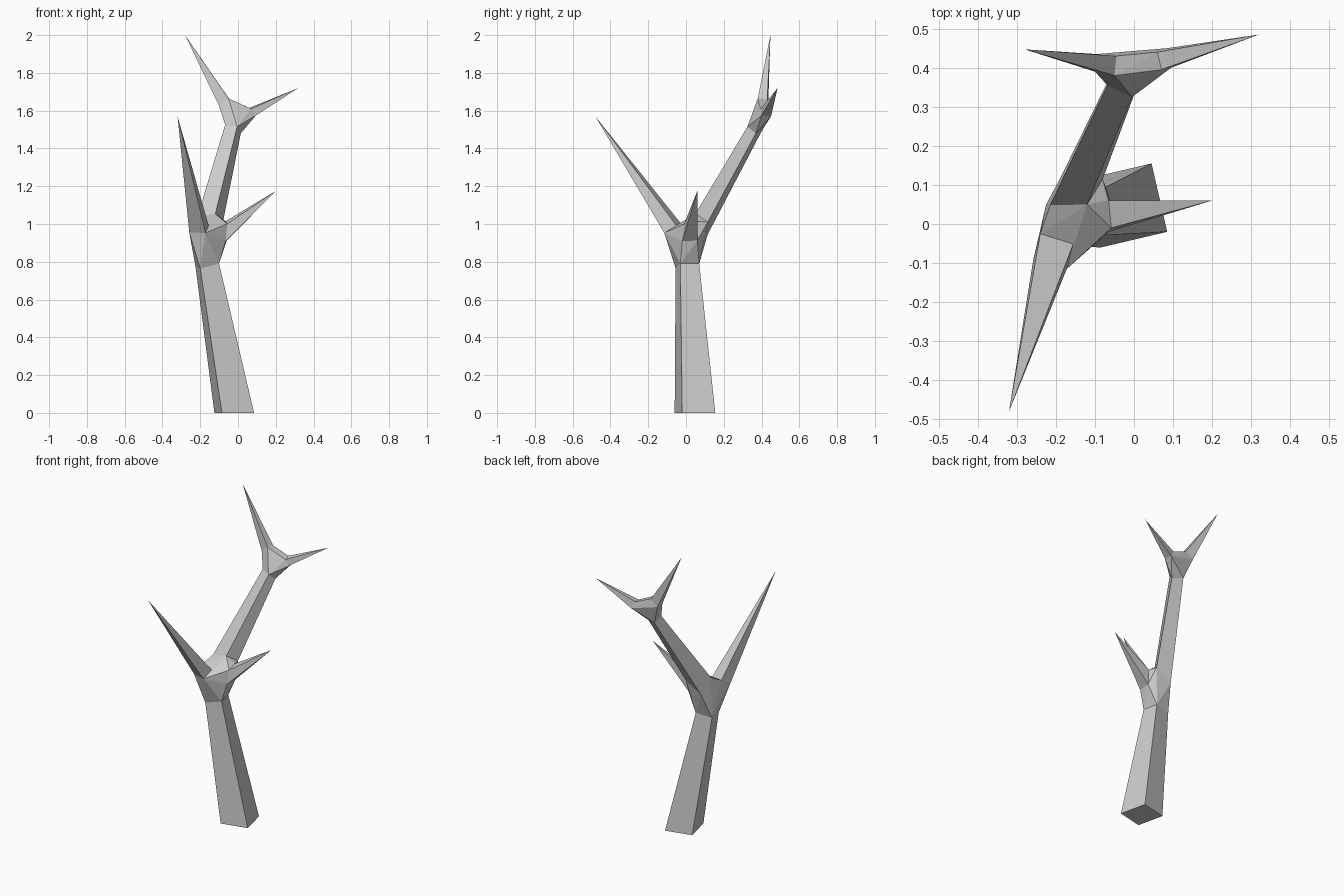
import bpy, bmesh
from mathutils import Vector

if "Cube" in bpy.data.objects:
    bpy.data.objects.remove(bpy.data.objects["Cube"])

# Four-sided cross-sections, each listed around its limb
base = [(-.085, -.06, 0), (.085, -.02, 0), (.045, .155, 0), (-.125, .115, 0)]
trunk_top = [(-.20, -.055, .765), (-.10, -.03, .79), (-.12, .07, .79), (-.225, .05, .775)]
front_root = [(-.24, -.025, 1.0), (-.155, -.05, .99), (-.172, -.115, .953), (-.258, -.092, .955)]
side_root = [(-.058, -.01, 1.0), (-.065, .06, 1.015), (-.06, .06, .912), (-.065, -.02, .91)]
upper_root = [(-.215, .048, 1.04), (-.12, .05, 1.055), (-.08, .115, 1.01), (-.19, .115, .945)]
upper_end = [(-.068, .355, 1.525), (-.005, .325, 1.515), (.015, .37, 1.48), (-.05, .40, 1.49)]
left_twig = [(-.05, .38, 1.665), (-.045, .43, 1.66), (-.095, .435, 1.62), (-.10, .39, 1.625)]
right_twig = [(.07, .395, 1.61), (.06, .44, 1.615), (.085, .45, 1.57), (.095, .40, 1.575)]

bm = bmesh.new()


def face(points):
    bm.faces.new([bm.verts.new(p) for p in points])


def limb(a, b):
    for i in range(4):
        j = (i + 1) % 4
        face((a[i], a[j], b[j], b[i]))


def spike(ring, tip):
    for i in range(4):
        face((ring[i], ring[(i + 1) % 4], tip))


def joint(rings, extra=()):
    """Wrap the limb ends in a convex hull, left open where limbs attach."""
    hull = bmesh.new()
    ids = {}
    for k, ring in enumerate(list(rings) + [extra]):
        for p in ring:
            ids[hull.verts.new(p)] = k if k < len(rings) else -1
    bmesh.ops.convex_hull(hull, input=list(hull.verts))
    for f in hull.faces:
        owners = {ids[v] for v in f.verts}
        if len(owners) > 1:
            face([v.co.copy() for v in f.verts])
    hull.free()


# Trunk
face(base)
limb(base, trunk_top)
joint([trunk_top, front_root, side_root, upper_root], [(-.12, -.01, .985)])

# Branches from the trunk
spike(front_root, (-.32, -.48, 1.57))
spike(side_root, (.20, .06, 1.175))
limb(upper_root, upper_end)

# Fork at the end of the upper branch
joint([upper_end, left_twig, right_twig])
spike(left_twig, (-.28, .447, 2.0))
spike(right_twig, (.32, .485, 1.72))

bmesh.ops.remove_doubles(bm, verts=list(bm.verts), dist=.0005)
bmesh.ops.recalc_face_normals(bm, faces=list(bm.faces))
mesh = bpy.data.meshes.new("bare_tree")
bm.to_mesh(mesh)
bm.free()
bpy.context.collection.objects.link(bpy.data.objects.new("bare_tree", mesh))
